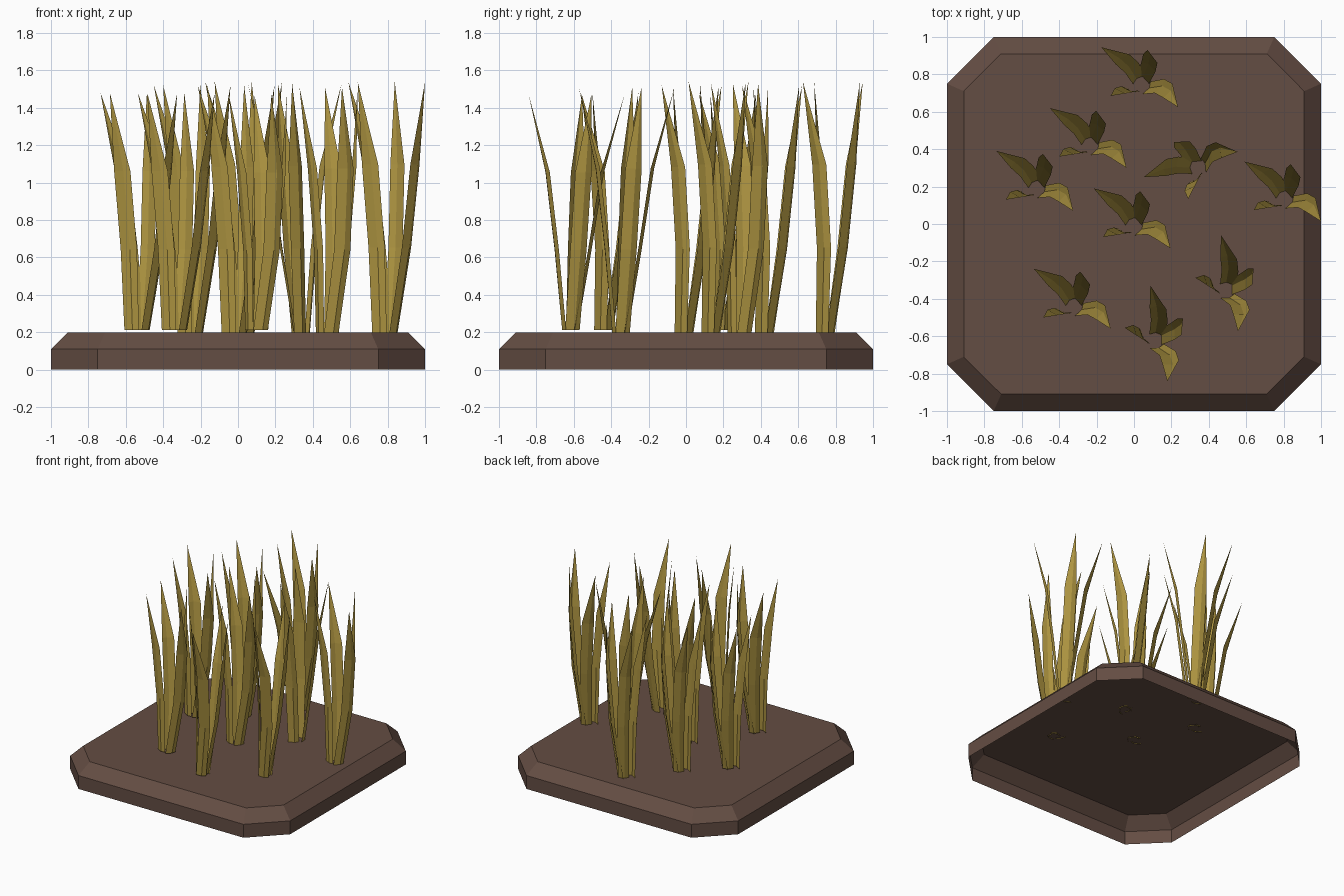
import bpy, bmesh, math
from mathutils import Vector, Matrix

cube = bpy.data.objects.get("Cube")
if cube:
    bpy.data.objects.remove(cube, do_unlink=True)


def material(name, rgb):
    m = bpy.data.materials.new(name)
    m.use_nodes = True
    m.diffuse_color = (*rgb, 1)
    bsdf = m.node_tree.nodes["Principled BSDF"]
    bsdf.inputs["Base Color"].default_value = (*rgb, 1)
    bsdf.inputs["Roughness"].default_value = 0.9
    return m


soil = material("brown soil", (0.127, 0.074, 0.056))
straw = material("dry straw", (0.41, 0.29, 0.051))


def finish(name, bm, mat):
    mesh = bpy.data.meshes.new(name)
    bm.to_mesh(mesh)
    bm.free()
    mesh.materials.append(mat)
    obj = bpy.data.objects.new(name, mesh)
    bpy.context.collection.objects.link(obj)
    return obj


# Soil slab: open underneath, cut corners, bevelled top rim
def octagon(bm, half, corner, z):
    pts = [(half, -corner), (half, corner), (corner, half), (-corner, half),
           (-half, corner), (-half, -corner), (-corner, -half), (corner, -half)]
    return [bm.verts.new((x, y, z)) for x, y in pts]


def bridge(bm, low, high):
    for i in range(len(low)):
        j = (i + 1) % len(low)
        bm.faces.new((low[i], low[j], high[j], high[i]))


bm = bmesh.new()
rings = [octagon(bm, 1, 0.75, 0), octagon(bm, 1, 0.75, 0.11),
         octagon(bm, 0.91, 0.71, 0.2)]
for low, high in zip(rings, rings[1:]):
    bridge(bm, low, high)
bm.faces.new(rings[-1])
finish("soil_slab", bm, soil)

# Blades of one tuft: width direction in degrees (outer side to its right),
# then the centre line at the root, middle, shoulder and tip
BLADES = [
    (-15, [(-0.05, -0.04), (-0.065, -0.035), (-0.10, -0.045), (-0.165, -0.07)]),
    (216, [(-0.015, 0.02), (-0.055, 0.085), (-0.105, 0.13), (-0.215, 0.19)]),
    (147, [(0.01, 0.02), (0.04, 0.09), (0.05, 0.135), (0.033, 0.175)]),
    (57, [(0.03, -0.03), (0.10, -0.02), (0.145, -0.045), (0.195, -0.13)]),
]
LEVELS = [0, 0.34, 0.67, 1]
WIDTHS = [0.08, 0.09, 0.09]


def blade(bm, angle, path, root, height):
    """Folded leaf strip that bends outwards and ends in a point."""
    side = Vector((math.cos(math.radians(angle)), math.sin(math.radians(angle)), 0))
    out = side.cross(Vector((0, 0, 1)))
    pts = [Vector((x, y, root + height * t)) for (x, y), t in zip(path, LEVELS)]
    rows = []
    for p, w in zip(pts, WIDTHS):
        rows.append([bm.verts.new(p + side * w * s + out * d)
                     for s, d in ((-0.5, -0.005), (0.1, 0.008), (0.5, -0.005))])
    tip = bm.verts.new(pts[-1])
    for low, high in zip(rows, rows[1:]):
        for k in range(2):
            bm.faces.new((low[k], low[k + 1], high[k + 1], high[k]))
    for k in range(2):
        bm.faces.new((rows[-1][k], rows[-1][k + 1], tip))


# Tufts: x, y, turn in degrees, tip height
TUFTS = [
    (0.04, 0.755, 0, 1.54), (-0.235, 0.43, 0, 1.52), (-0.52, 0.20, 0, 1.48),
    (0.00, 0.00, 0, 1.52), (0.805, 0.144, 0, 1.54), (-0.32, -0.43, 0, 1.48),
    (0.333, 0.308, 53, 1.53), (0.498, -0.346, -42, 1.51), (0.12, -0.614, -42, 1.47),
]
for n, (x, y, turn, top) in enumerate(TUFTS, 1):
    bm = bmesh.new()
    root = 0.195 if top > 1.49 else 0.212
    for angle, path in BLADES:
        blade(bm, angle, path, root, top - root)
    place = Matrix.Translation((x, y, 0)) @ Matrix.Rotation(math.radians(turn), 4, "Z")
    bm.transform(place)
    finish(f"grass_tuft_{n}", bm, straw)
